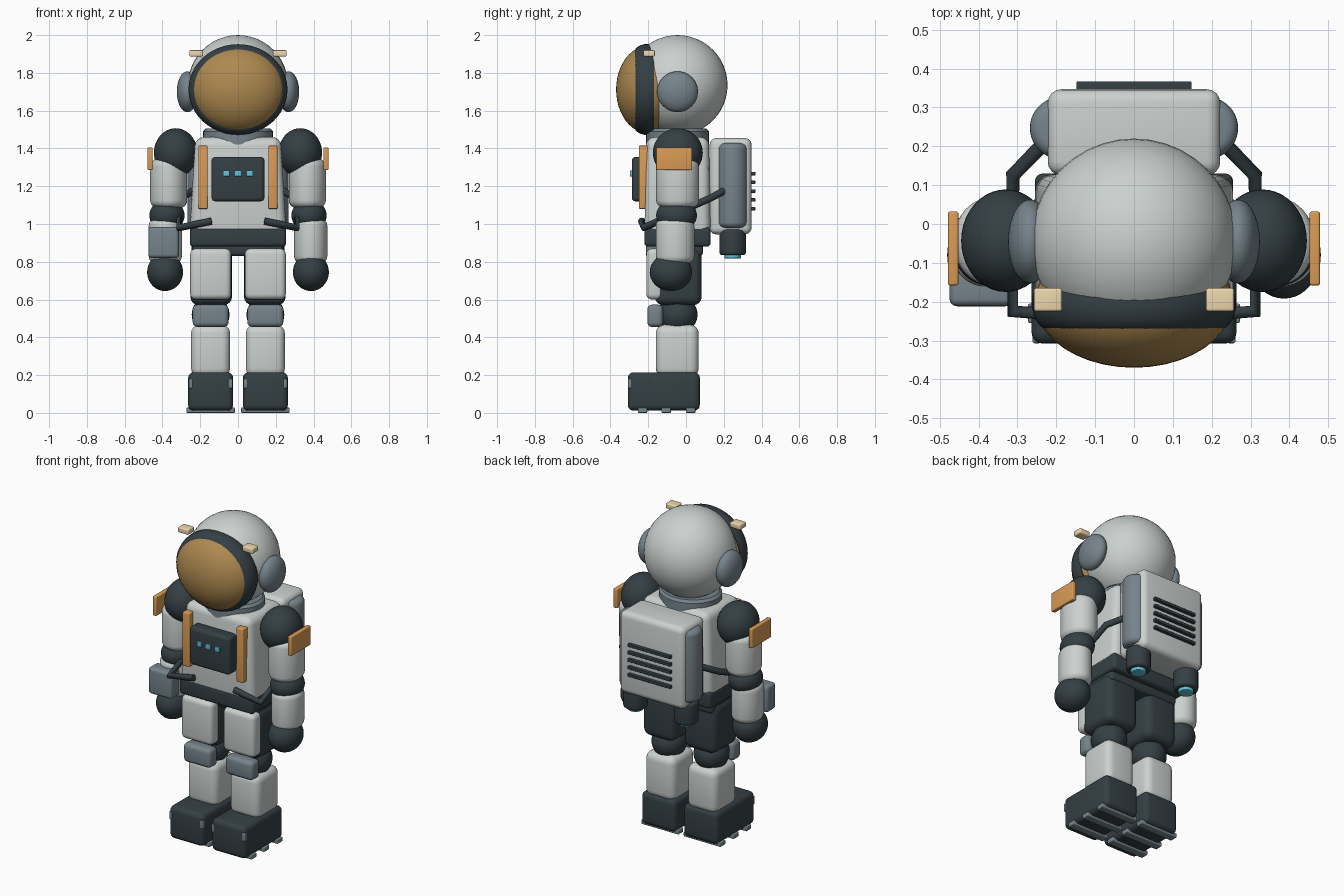
import bpy, bmesh, math
from mathutils import Vector, Matrix

if "Cube" in bpy.data.objects:
    bpy.data.objects.remove(bpy.data.objects["Cube"])


def mat(name, r, g, b):
    m = bpy.data.materials.new(name)
    m.diffuse_color = (r, g, b, 1)
    m.use_nodes = True
    m.node_tree.nodes["Principled BSDF"].inputs["Base Color"].default_value = m.diffuse_color
    return m


LIGHT = mat("shell", 0.60, 0.64, 0.63)
DARK = mat("rubber", 0.035, 0.05, 0.057)
SLATE = mat("slate", 0.18, 0.23, 0.26)
ORANGE = mat("orange", 0.70, 0.33, 0.09)
GOLD = mat("gold", 0.42, 0.25, 0.08)
CYAN = mat("cyan", 0.12, 0.55, 0.70)
CREAM = mat("cream", 0.85, 0.68, 0.42)


def finish(name, bm, m, angle=40):
    me = bpy.data.meshes.new(name)
    bmesh.ops.recalc_face_normals(bm, faces=bm.faces)
    bm.to_mesh(me)
    bm.free()
    ob = bpy.data.objects.new(name, me)
    bpy.context.collection.objects.link(ob)
    me.materials.append(m)
    bpy.ops.object.select_all(action='DESELECT')
    ob.select_set(True)
    bpy.context.view_layer.objects.active = ob
    bpy.ops.object.shade_smooth_by_angle(angle=math.radians(angle))
    return ob


def box(name, x, y, z, m, r=0.01, taper=(1, 1)):
    """Rounded box from (min, max) ranges; taper scales the top."""
    bm = bmesh.new()
    bmesh.ops.create_cube(bm, size=1)
    for v in bm.verts:
        if v.co.z > 0:
            v.co.x *= taper[0]
            v.co.y *= taper[1]
        v.co = Vector([(a + b) / 2 + c * (b - a) for (a, b), c in zip((x, y, z), v.co)])
    if r:
        bmesh.ops.bevel(bm, geom=bm.edges[:], offset=r, segments=4, profile=0.5, affect='EDGES')
    return finish(name, bm, m)


def ball(name, c, r, m):
    bm = bmesh.new()
    bmesh.ops.create_uvsphere(bm, u_segments=40, v_segments=24, radius=1)
    for v in bm.verts:
        v.co = Vector([a + b * k for a, b, k in zip(c, r, v.co)])
    return finish(name, bm, m, 60)


def lathe(name, profile, c, scale, m, axis='Z', n=40):
    """Closed revolved profile of (radius, height) points."""
    bm = bmesh.new()
    rings = [[bm.verts.new((r * math.cos(2 * math.pi * i / n), r * math.sin(2 * math.pi * i / n), h))
              for i in range(n)] for r, h in profile]
    for a, b in zip(rings, rings[1:]):
        for i in range(n):
            bm.faces.new((a[i], a[(i + 1) % n], b[(i + 1) % n], b[i]))
    bm.faces.new(rings[0])
    bm.faces.new(rings[-1])
    if axis == 'Y':
        bmesh.ops.rotate(bm, verts=bm.verts, matrix=Matrix.Rotation(math.radians(90), 3, 'X'))
    for v in bm.verts:
        v.co = Vector([a + b * k for a, b, k in zip(c, scale, v.co)])
    return finish(name, bm, m)


def pod(name, c, rx, ry, z0, z1, m, r):
    """Upright cylinder with rounded rims."""
    h = (z1 - z0) / 2
    arc = [(math.sin(t * math.pi / 10), math.cos(t * math.pi / 10)) for t in range(6)]
    e = r / rx
    low = [(1 - e + e * s, -h + r - r * k) for s, k in arc]
    prof = low + [(a, -b) for a, b in reversed(low)]
    return lathe(name, prof, (c[0], c[1], z0 + h), (rx, ry, 1), m)


def tube(name, pts, r, m):
    cu = bpy.data.curves.new(name, 'CURVE')
    cu.dimensions = '3D'
    cu.bevel_depth = r
    cu.bevel_resolution = 3
    cu.use_fill_caps = True
    sp = cu.splines.new('POLY')
    sp.points.add(len(pts) - 1)
    for p, q in zip(sp.points, pts):
        p.co = (*q, 1)
    cu.materials.append(m)
    ob = bpy.data.objects.new(name, cu)
    bpy.context.collection.objects.link(ob)


# Helmet, visor and neck
ball("helmet", (0, -0.045, 1.735), (0.265,) * 3, LIGHT)
lathe("visor_rim", [(0.97, 0), (1, 0.02), (1, 0.05), (0.97, 0.075), (0.92, 0.093), (0.86, 0.103), (0.78, 0.106)],
      (0, -0.17, 1.712), (0.262, 1, 0.24), DARK, 'Y', 48)
ball("visor", (0, -0.2, 1.712), (0.255, 0.17, 0.232), GOLD)
lathe("neck_ring", [(0.17, -0.05), (0.185, -0.035), (0.185, 0.035), (0.17, 0.05)],
      (0, -0.045, 1.455), (1, 0.9, 1), SLATE)

# Torso, belt and hips
box("torso", (-0.257, 0.257), (-0.22, 0.13), (0.94, 1.46), LIGHT, 0.045, (0.88, 0.95))
box("belt", (-0.255, 0.255), (-0.22, 0.13), (0.88, 0.985), DARK, 0.02)
box("hips", (-0.24, 0.24), (-0.15, 0.09), (0.83, 0.9), DARK, 0.02)

# Chest panel
box("chest_panel", (-0.14, 0.14), (-0.287, -0.2), (1.12, 1.355), DARK, 0.02)
for i in (-1, 0, 1):
    box("panel_light", (i * 0.061 - 0.016, i * 0.061 + 0.016), (-0.297, -0.28), (1.252, 1.284), CYAN, 0.003)

# Backpack with vents
box("backpack", (-0.222, 0.222), (0.125, 0.347), (0.945, 1.455), LIGHT, 0.035)
for i in range(5):
    z = 1.267 - i * 0.0465
    box("vent_slot", (-0.148, 0.148), (0.335, 0.367), (z - 0.009, z + 0.009), DARK, 0.003)

# Wrist computer on one arm only
box("wrist_computer", (-0.475, -0.312), (-0.212, -0.12), (0.82, 0.985), SLATE, 0.02)

for s, side in ((-1, "right"), (1, "left")):
    def n(part):
        return side + "_" + part

    def sbox(part, x, y, z, m, r=0.01):
        box(n(part), sorted((s * x[0], s * x[1])), y, z, m, r)

    # Helmet fittings
    ball(n("earpiece"), (s * 0.268, -0.045, 1.70), (0.056, 0.108, 0.108), SLATE)
    sbox("lamp", (0.185, 0.258), (-0.225, -0.165), (1.887, 1.92), CREAM, 0.007)
    # Chest strap
    sbox("strap", (0.161, 0.209), (-0.25, -0.185), (1.08, 1.415), ORANGE, 0.006)
    # Arm
    ball(n("shoulder"), (s * 0.33, -0.043, 1.377), (0.115, 0.132, 0.13), DARK)
    pod(n("upper_arm"), (s * 0.367, -0.045), 0.098, 0.113, 1.085, 1.345, LIGHT, 0.04)
    sbox("shoulder_patch", (0.452, 0.479), (-0.158, 0.032), (1.285, 1.405), ORANGE, 0.006)
    ball(n("elbow"), (s * 0.376, -0.05, 1.045), (0.093, 0.108, 0.085), DARK)
    pod(n("forearm"), (s * 0.385, -0.058), 0.088, 0.102, 0.79, 1.03, LIGHT, 0.04)
    ball(n("glove"), (s * 0.386, -0.08, 0.745), (0.095, 0.112, 0.1), DARK)
    # Leg
    sbox("thigh", (0.032, 0.252), (-0.165, 0.083), (0.57, 0.88), DARK, 0.045)
    sbox("thigh_plate", (0.036, 0.253), (-0.21, -0.12), (0.60, 0.87), LIGHT, 0.03)
    ball(n("knee"), (s * 0.145, -0.045, 0.52), (0.1, 0.106, 0.1), DARK)
    sbox("knee_pad", (0.05, 0.24), (-0.205, -0.122), (0.455, 0.573), SLATE, 0.025)
    sbox("shin", (0.042, 0.248), (-0.16, 0.067), (0.19, 0.467), LIGHT, 0.045)
    # Boot with clips and treads
    sbox("boot", (0.026, 0.264), (-0.308, 0.073), (0.012, 0.215), DARK, 0.03)
    for x in (0.04, 0.25):
        sbox("boot_clip", (x - 0.011, x + 0.011), (-0.307, -0.28), (0.13, 0.18), SLATE, 0.005)
    for y in (-0.23, -0.105, 0.025):
        sbox("boot_tread", (0.017, 0.273), (y - 0.025, y + 0.025), (0, 0.028), SLATE, 0.005)
    # Pack tank, thruster and hose
    pod(n("tank"), (s * 0.188, 0.247), 0.08, 0.08, 0.98, 1.428, SLATE, 0.03)
    pod(n("thruster"), (s * 0.175, 0.247), 0.07, 0.07, 0.835, 0.97, DARK, 0.015)
    pod(n("thruster_glow"), (s * 0.175, 0.247), 0.044, 0.044, 0.818, 0.85, CYAN, 0.005)
    tube(n("hose"), [(s * 0.22, 0.22, 1.185), (s * 0.312, 0.125, 1.135),
                     (s * 0.312, -0.225, 0.98), (s * 0.14, -0.235, 1.015)], 0.019, DARK)
